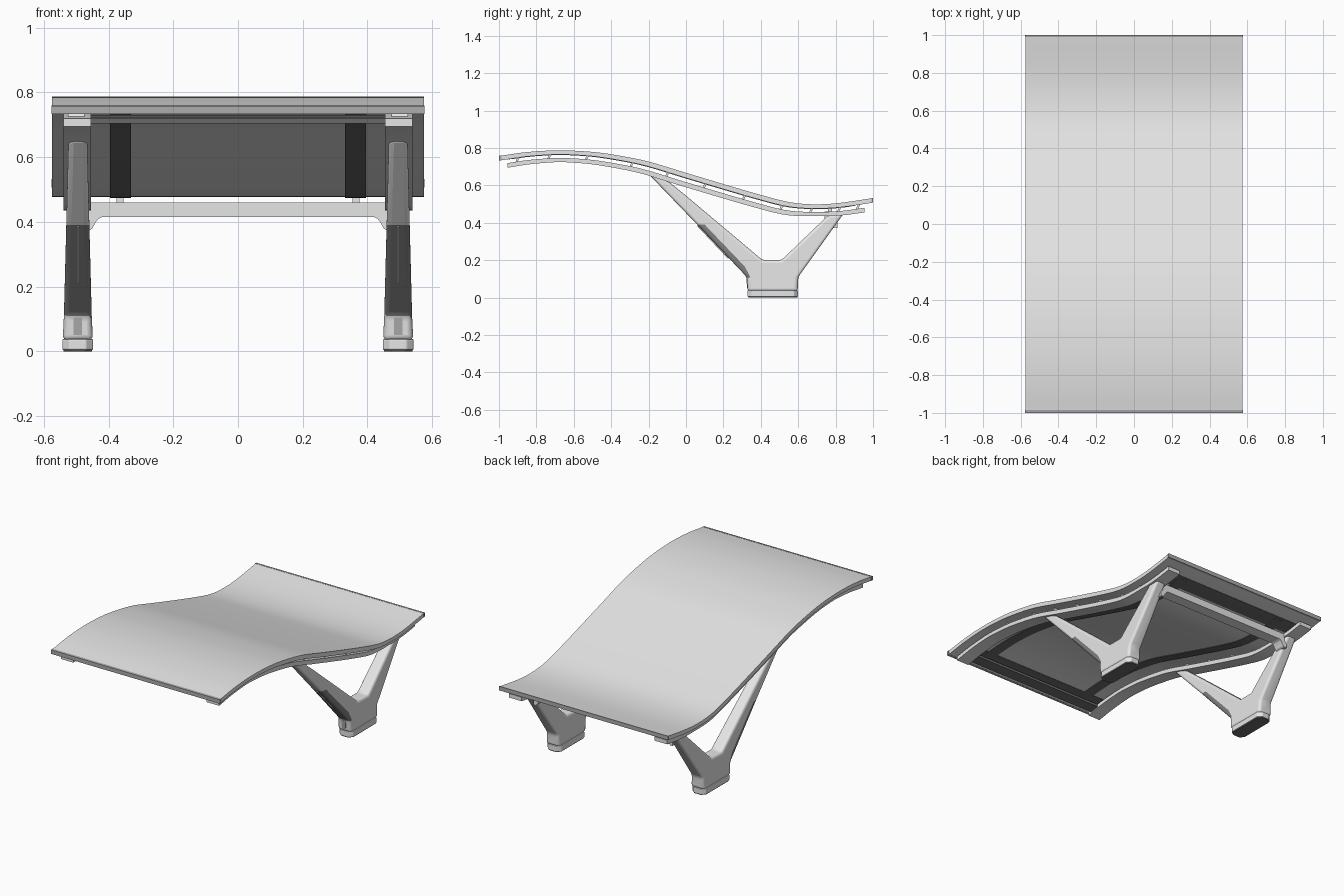
import bpy, bmesh, math

if "Cube" in bpy.data.objects:
    bpy.data.objects.remove(bpy.data.objects["Cube"])


def material(name, r, g, b):
    m = bpy.data.materials.new(name)
    m.diffuse_color = (r, g, b, 1)
    m.use_nodes = True
    m.node_tree.nodes["Principled BSDF"].inputs["Base Color"].default_value = m.diffuse_color
    return m


LIGHT = material("light_grey", 0.79, 0.79, 0.79)
TRIM = material("mid_grey_trim", 0.42, 0.42, 0.42)
PANEL = material("charcoal_panel", 0.21, 0.21, 0.21)
BLACK = material("dark_strip", 0.14, 0.14, 0.14)

# roof top line (y, z)
LINE = [(-1, .757), (-.85, .778), (-.68, .787), (-.5, .779), (-.35, .758), (-.2, .727),
        (0, .667), (.2, .607), (.4, .549), (.55, .511), (.67, .499), (.8, .504), (1, .532)]


def roof_z(y):
    """Smooth interpolation through the roof line."""
    y = min(max(y, -1), 1)
    n = len(LINE)
    i = max(k for k in range(n - 1) if LINE[k][0] <= y + 1e-9)

    def tangent(k):
        a, b = LINE[max(k - 1, 0)], LINE[min(k + 1, n - 1)]
        return (b[1] - a[1]) / (b[0] - a[0])
    (y0, z0), (y1, z1) = LINE[i], LINE[i + 1]
    h = y1 - y0
    t = (y - y0) / h
    return ((2*t**3 - 3*t*t + 1) * z0 + (t**3 - 2*t*t + t) * h * tangent(i)
            + (3*t*t - 2*t**3) * z1 + (t**3 - t*t) * h * tangent(i + 1))


def below(y, depth):
    """Height at a depth under the roof line, slightly deeper on the slope."""
    slope = abs(roof_z(y + .02) - roof_z(y - .02)) / .04
    return roof_z(y) - depth * (1 + .8 * slope)


def finish(name, bm, mats, smooth=True):
    bmesh.ops.recalc_face_normals(bm, faces=bm.faces)
    me = bpy.data.meshes.new(name)
    bm.to_mesh(me)
    bm.free()
    ob = bpy.data.objects.new(name, me)
    bpy.context.collection.objects.link(ob)
    for m in mats:
        me.materials.append(m)
    if smooth:
        bpy.ops.object.select_all(action='DESELECT')
        ob.select_set(True)
        bpy.context.view_layer.objects.active = ob
        bpy.ops.object.shade_smooth_by_angle(angle=math.radians(35))
    return ob


def sweep(name, x0, x1, y0, y1, d0, d1, mat, n=48):
    """Strip following the roof between depths d0 and d1."""
    bm = bmesh.new()
    rings = []
    for i in range(n + 1):
        y = y0 + (y1 - y0) * i / n
        a, b = below(y, d0), below(y, d1)
        rings.append([bm.verts.new(p) for p in ((x0, y, a), (x1, y, a), (x1, y, b), (x0, y, b))])
    for r, s in zip(rings, rings[1:]):
        for k in range(4):
            bm.faces.new((r[k], r[(k+1) % 4], s[(k+1) % 4], s[k]))
    bm.faces.new(rings[0])
    bm.faces.new(rings[-1])
    return finish(name, bm, [mat])


def prism(name, pts, thick, place, mat):
    """Extrude a 2D outline; place maps (u, v, w) to a position."""
    bm = bmesh.new()
    a = [bm.verts.new(place(u, v, -thick / 2)) for u, v in pts]
    b = [bm.verts.new(place(u, v, thick / 2)) for u, v in pts]
    bm.faces.new(a)
    bm.faces.new(b)
    for i in range(len(pts)):
        j = (i + 1) % len(pts)
        bm.faces.new((a[i], a[j], b[j], b[i]))
    return finish(name, bm, [mat], False)


def bevel(ob, width, segments=3):
    m = ob.modifiers.new("bevel", 'BEVEL')
    m.width = width
    m.segments = segments
    m.limit_method = 'ANGLE'
    m.angle_limit = math.radians(30)


# roof slab with end trims
sweep("roof", -.575, .575, -.994, .994, 0, .022, LIGHT, 72)
sweep("roof_trim_front", -.577, .577, -1, -.986, -.001, .0225, TRIM, 2)
sweep("roof_trim_back", -.577, .577, .991, 1, -.001, .0225, TRIM, 2)

# dark cross strips on the soffit and the bar at the front
sweep("front_soffit_strip", -.5, .5, -.95, -.84, .021, .0235, BLACK, 72)
sweep("back_soffit_strip", -.5, .5, .80, .90, .021, .0235, BLACK, 72)
sweep("front_cross_bar", -.456, .456, -.93, -.87, .042, .056, BLACK, 4)

# leg side outline corners (y, z)
LEG = {"a": (.325, .11), "b": (.06, .39), "c": (-.195, .655), "d": (-.135, .655), "e": (0, .545),
       "f": (.41, .20), "g": (.51, .20), "h": (.765, .445), "i": (.84, .445), "j": (.60, .11),
       "k": (.597, .034), "l": (.33, .034), "m": (.10, .39), "n": (.315, .165)}
SIDES = [("abmn", 1), ("bcdefghijanm", 0), ("ajkl", 0)]
RIM = "abcdefghijkl"


def leg(tag, cx):
    bm = bmesh.new()

    def half(z):
        return .043 - (z - .11) * .026 if z >= .11 else .043 + (.11 - z) * .05
    v = {(k, s): bm.verts.new((cx + s * half(z), y, z)) for k, (y, z) in LEG.items() for s in (-1, 1)}
    for s in (-1, 1):
        for names, mi in SIDES:
            f = bm.faces.new([v[c, s] for c in names])
            f.material_index = mi
    for p, q in zip(RIM, RIM[1:] + RIM[0]):
        f = bm.faces.new((v[p, -1], v[q, -1], v[q, 1], v[p, 1]))
        f.material_index = 1 if p + q == "ab" else 0
    ob = finish("leg_" + tag, bm, [LIGHT, PANEL])
    bevel(ob, .016, 4)

    # foot plate with clipped corners, and a dark sole
    def outline(x, y, c=.022):
        return [(-x, -y+c), (-x+c, -y), (x-c, -y), (x, -y+c), (x, y-c), (x-c, y), (-x+c, y), (-x, y-c)]
    foot = prism("foot_" + tag, outline(.0475, .135), .034,
                 lambda u, w, t: (cx + u, .464 + w, .021 + t), LIGHT)
    bevel(foot, .004, 2)
    prism("sole_" + tag, outline(.044, .131), .008,
          lambda u, w, t: (cx + u, .464 + w, .004 + t), BLACK)
    # light slot on the charcoal panel and grey slot above the foot
    prism("leg_slot_" + tag, [(.228, .212), (.062, .388), (.058, .384), (.224, .208)], .006,
          lambda u, w, t: (cx + t, u, w), LIGHT)
    prism("foot_slot_" + tag, [(.322, .105), (.327, .05), (.332, .05), (.328, .105)], .026,
          lambda u, w, t: (cx + t, u, w), TRIM)


# side rails, soffit strips, spacers and legs, mirrored
for s, tag in ((-1, "left"), (1, "right")):
    a, b = sorted((s * .455, s * .54))
    sweep("side_rail_" + tag, a, b, -.955, .955, .04, .062, LIGHT)
    a, b = sorted((s * .33, s * .395))
    sweep("soffit_strip_" + tag, a, b, -.93, .88, .021, .0245, BLACK, 72)
    for i, y in enumerate((-.9, -.73, -.53, -.29, -.1, .1, .31, .51, .67, .82, .92)):
        prism(f"spacer_{tag}_{i}", [(y - .012, below(y, .041)), (y, below(y, .041)),
              (y + .012, below(y, .02)), (y, below(y, .02))], .05,
              lambda u, w, t: (s * .5 + t, u, w), LIGHT)
    # post between the cross beam and the soffit strip
    prism("beam_post_" + tag, [(.76, .455), (.78, .455), (.78, .482), (.76, .482)], .022,
          lambda u, w, t: (s * .365 + t, u, w), LIGHT)
    leg(tag, s * .495)

# cross beam with curved haunches at both ends
right = [(.42, .415), (.432, .409), (.442, .395), (.45, .38), (.46, .373), (.475, .373), (.475, .46)]
outline = right + [(-x, z) for x, z in reversed(right)]
prism("cross_beam", outline, .07, lambda u, w, t: (u, .775 + t, w), LIGHT)
